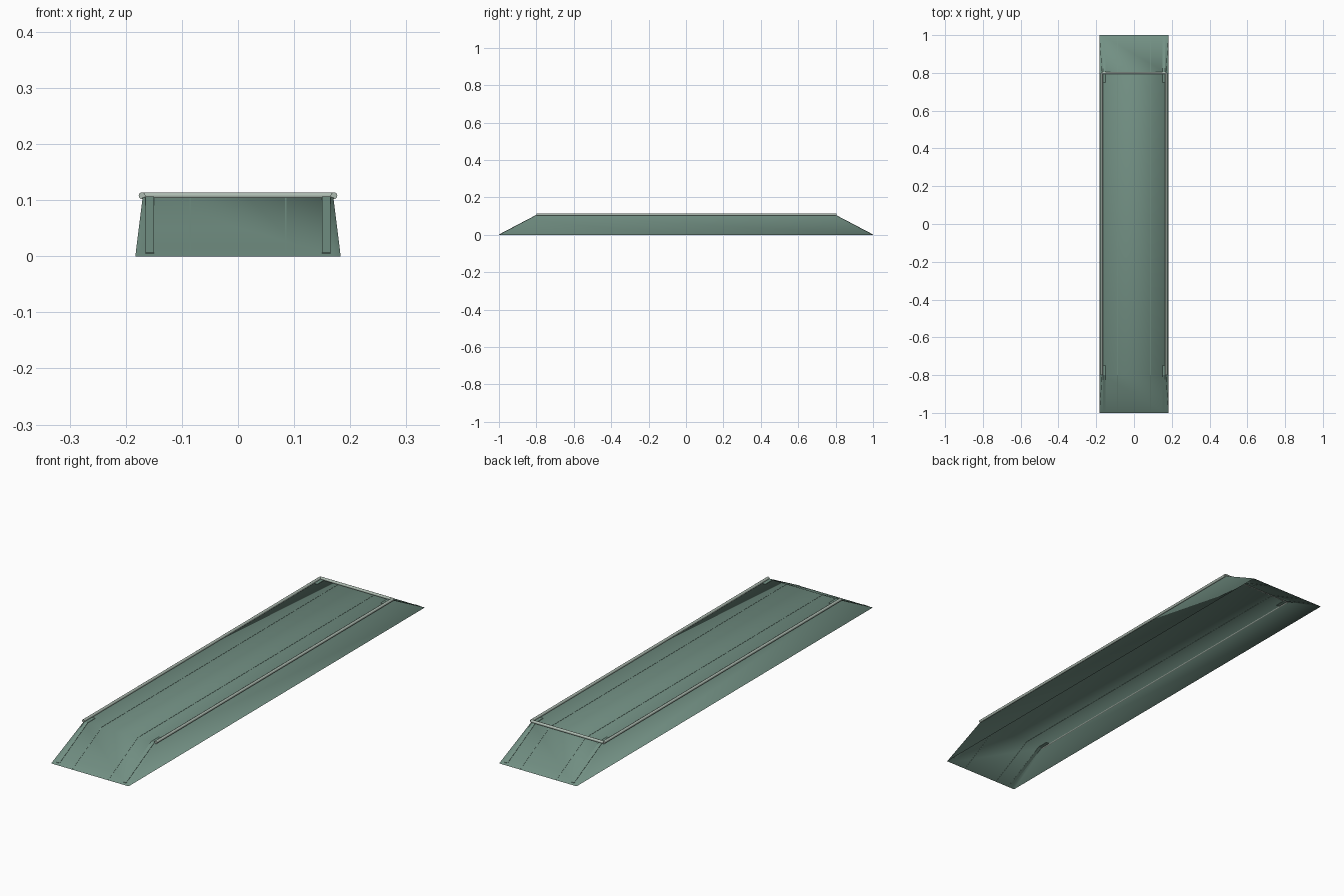
import bpy, bmesh, math
from mathutils import Vector

if "Cube" in bpy.data.objects:
    bpy.data.objects.remove(bpy.data.objects["Cube"])

def material(name, rgb):
    m = bpy.data.materials.new(name)
    m.diffuse_color = (*rgb, 1)
    m.use_nodes = True
    m.node_tree.nodes["Principled BSDF"].inputs["Base Color"].default_value = m.diffuse_color
    return m

GREEN = material("grey green", (0.17, 0.28, 0.23))
PALE = material("pale grey green", (0.42, 0.50, 0.44))
H, TOP_Y, TOP_X, BASE_X = 0.105, 0.8, 0.17, 0.183

def make(name, verts, faces, mat, smooth=False):
    me = bpy.data.meshes.new(name)
    me.from_pydata(verts, [], faces)
    bm = bmesh.new()
    bm.from_mesh(me)
    bmesh.ops.recalc_face_normals(bm, faces=bm.faces)
    bm.to_mesh(me)
    bm.free()
    me.materials.append(mat)
    for p in me.polygons:
        p.use_smooth = smooth
    ob = bpy.data.objects.new(name, me)
    bpy.context.collection.objects.link(ob)
    return ob

# Open-bottomed shell: deck, two end ramps, flared sides with corner slivers
verts, idx = [], {}
for sx in (-1, 1):
    for sy in (-1, 1):
        idx[sx, sy] = len(verts)
        verts += [(sx * TOP_X, sy * TOP_Y, H), (sx * TOP_X, sy, 0), (sx * BASE_X, sy, 0)]
a, b, c, d = idx[-1, -1], idx[1, -1], idx[1, 1], idx[-1, 1]
faces = [(a, b, c, d)]
for l, r in ((a, b), (c, d)):
    faces.append((l, l + 1, r + 1, r))
for l, r in ((a, d), (b, c)):
    faces.append((l, r, r + 2, l + 2))
for i in (a, b, c, d):
    faces.append((i, i + 1, i + 2))
shell = make("ramp_shell", verts, faces, GREEN, True)
# make sure the shell faces outward
if shell.data.polygons[0].normal.z < 0:
    shell.data.flip_normals()

def strip(name, x0, x1, path, low, high):
    """Flat bar following a list of (y, z) points."""
    vs, fs = [], []
    for y, z in path:
        vs += [(x0, y, z + low), (x1, y, z + low), (x1, y, z + high), (x0, y, z + high)]
    for k in range(len(path) - 1):
        for j in range(4):
            n = (j + 1) % 4
            fs.append((4 * k + j, 4 * k + n, 4 * k + 4 + n, 4 * k + 4 + j))
    e = 4 * (len(path) - 1)
    fs += [(0, 1, 2, 3), (e, e + 1, e + 2, e + 3)]
    return make(name, vs, fs, GREEN)

def tube(name, p, q, r=0.006, sides=16):
    p, q = Vector(p), Vector(q)
    bpy.ops.mesh.primitive_cylinder_add(vertices=sides, radius=r, depth=(q - p).length,
                                        location=(p + q) / 2)
    ob = bpy.context.object
    ob.rotation_euler = (q - p).to_track_quat('Z', 'Y').to_euler()
    ob.name = name
    ob.data.materials.append(PALE)
    bpy.ops.object.shade_smooth_by_angle(angle=math.radians(40))

for s, side in ((-1, "left"), (1, "right")):
    # Long edge rail
    tube(side + "_rail", (s * 0.171, -TOP_Y, 0.108), (s * 0.171, TOP_Y, 0.108))
    # Thin panel seam running over both ramps and the deck
    strip(side + "_seam", s * 0.085 - 0.0015, s * 0.085 + 0.0015,
          [(-0.998, 0.001), (-TOP_Y, H), (TOP_Y, H), (0.998, 0.001)], -0.0008, 0.0008)
    # Flat plates by the ramp edges, folded onto the deck
    for e, end in ((-1, "front"), (1, "back")):
        strip(f"{side}_{end}_edge_plate", s * 0.1575 - 0.0075, s * 0.1575 + 0.0075,
              [(e * 0.99, 0.00525), (e * TOP_Y, H), (e * 0.75, H)], -0.0005, 0.0015)

# Coping bar across the back end of the deck
tube("back_coping", (-0.171, TOP_Y, 0.108), (0.171, TOP_Y, 0.108))
